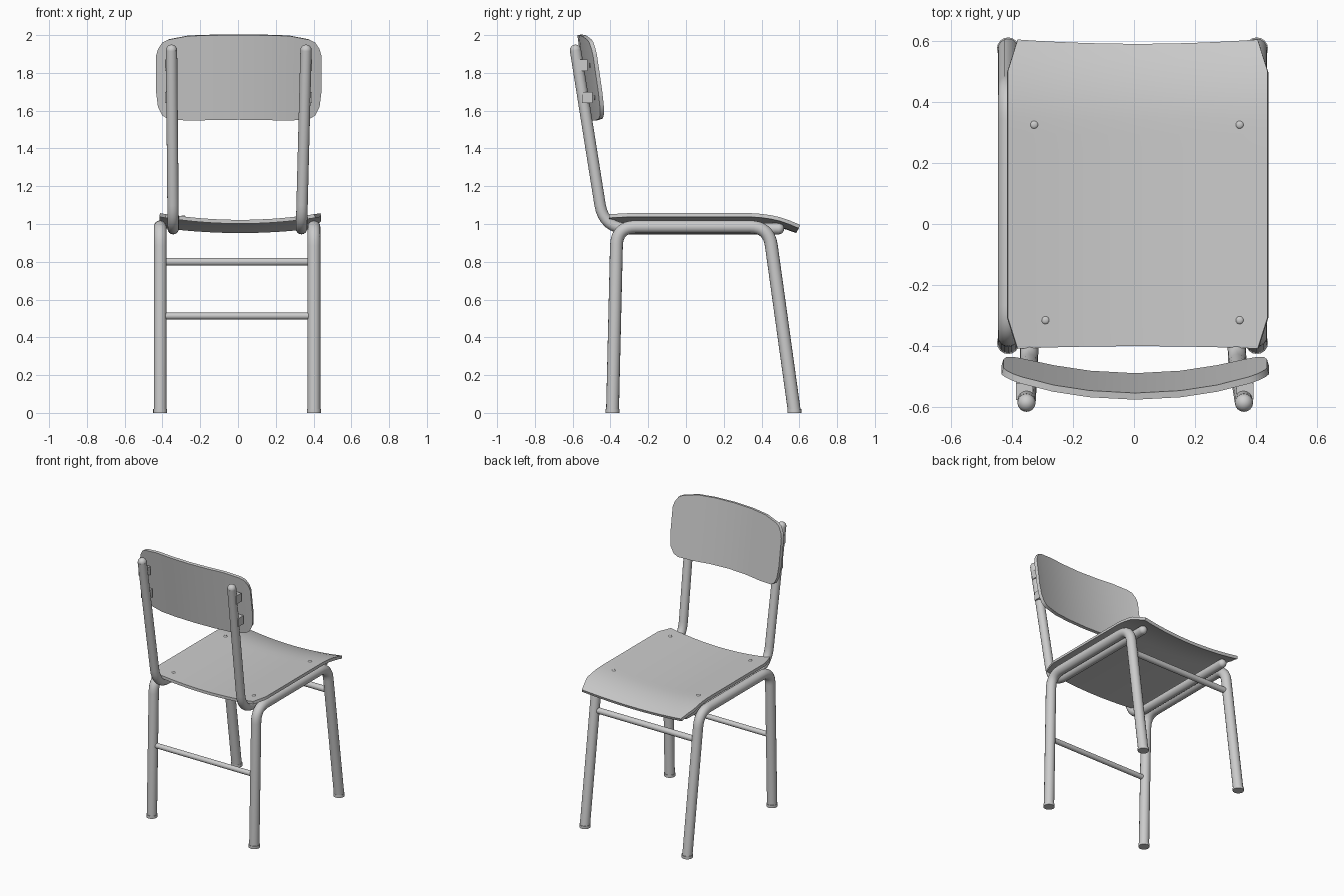
import bpy, bmesh, math
from mathutils import Vector

cube = bpy.data.objects.get("Cube")
if cube:
    bpy.data.objects.remove(cube, do_unlink=True)

GREY = (0.6, 0.6, 0.6, 1)
grey = bpy.data.materials.new("light_grey")
grey.use_nodes = True
grey.diffuse_color = GREY
grey.node_tree.nodes["Principled BSDF"].inputs["Base Color"].default_value = GREY


def finish(name, bm, thickness=0.0, angle=40):
    """Turn a bmesh into a smooth, optionally thickened, grey object."""
    bmesh.ops.recalc_face_normals(bm, faces=bm.faces)
    mesh = bpy.data.meshes.new(name)
    bm.to_mesh(mesh)
    bm.free()
    ob = bpy.data.objects.new(name, mesh)
    bpy.context.collection.objects.link(ob)
    mesh.materials.append(grey)
    bpy.ops.object.select_all(action='DESELECT')
    ob.select_set(True)
    bpy.context.view_layer.objects.active = ob
    if thickness:
        mod = ob.modifiers.new("thickness", 'SOLIDIFY')
        mod.thickness, mod.offset = thickness, -1
        bpy.ops.object.modifier_apply(modifier=mod.name)
    bpy.ops.object.shade_smooth_by_angle(angle=math.radians(angle))
    return ob


def rounded(points, radius, steps=8):
    """Replace the inner corners of a path by smooth bends."""
    pts = [Vector(p) for p in points]
    out = [pts[0]]
    for a, b, c in zip(pts, pts[1:], pts[2:]):
        p, q = b + (a - b).normalized() * radius, b + (c - b).normalized() * radius
        for i in range(steps + 1):
            t = i / steps
            out.append(p * (1 - t) ** 2 + b * 2 * t * (1 - t) + q * t * t)
    return out + [pts[-1]]


def tube(name, path, r, dome=False, sides=16):
    """Sweep a circle along a path lying in a vertical plane."""
    bm = bmesh.new()
    rings = []
    for i, p in enumerate(path):
        d = (path[min(i + 1, len(path) - 1)] - path[max(i - 1, 0)]).normalized()
        side = Vector((0, 1, 0)) if abs(d.x) > 0.9 else Vector((1, 0, 0))
        side = (side - d * side.dot(d)).normalized()
        up = d.cross(side)
        rings.append([bm.verts.new(p + r * (side * math.cos(a) + up * math.sin(a)))
                      for a in (math.tau * k / sides for k in range(sides))])
    for s, t in zip(rings, rings[1:]):
        for k in range(sides):
            n = (k + 1) % sides
            bm.faces.new((s[k], s[n], t[n], t[k]))
    bm.faces.new(rings[0])
    bm.faces.new(rings[-1])
    if dome:
        for end in (path[0], path[-1]):
            ball = bmesh.ops.create_uvsphere(bm, u_segments=sides, v_segments=8, radius=r)
            bmesh.ops.translate(bm, verts=ball["verts"], vec=end)
    return finish(name, bm)


def grid(name, rows, thickness):
    """Skin rows of points into a thin sheet."""
    bm = bmesh.new()
    v = [[bm.verts.new(p) for p in row] for row in rows]
    for a, b in zip(v, v[1:]):
        for i in range(len(a) - 1):
            bm.faces.new((a[i], a[i + 1], b[i + 1], b[i]))
    return finish(name, bm, thickness)


def screw(name, pos, r=0.013, flat=(1, 1, 0.4)):
    bm = bmesh.new()
    bmesh.ops.create_uvsphere(bm, u_segments=10, v_segments=6, radius=r)
    bmesh.ops.scale(bm, verts=bm.verts, vec=flat)
    bmesh.ops.translate(bm, verts=bm.verts, vec=pos)
    finish(name, bm)


def seat_z(x, y):
    """Top of the seat: dished across, rolled down at the front."""
    u = (x - 0.012) / 0.43
    return 1.022 + 0.036 * u * u - 0.055 * max(0, (y - 0.33) / 0.27) ** 2


def back_y(x, z):
    """Front face of the backrest: leaning and wrapped around the sitter."""
    return -0.51 - 0.145 * (z - 1.55) + 0.068 * (x / 0.44) ** 2


# Side frames: legs with rail, feet and backrest tubes
for side, sx, leg_x, low_x, top_x in (("right", -1, -0.412, -0.343, -0.352),
                                      ("left", 1, 0.402, 0.336, 0.36)):
    tube("leg_frame_" + side, rounded([(leg_x, -0.389, 0.012), (leg_x, -0.366, 0.985),
         (leg_x, 0.438, 0.985), (leg_x, 0.573, 0.012)], 0.1), 0.034)
    for end, y in (("rear", -0.389), ("front", 0.574)):
        tube(f"foot_{end}_{side}", [Vector((leg_x, y, 0)), Vector((leg_x, y, 0.02))], 0.037)
    tube("back_tube_" + side, rounded([(low_x, 0.49, 0.975), (low_x, -0.435, 0.975),
         (top_x, -0.585, 1.92)], 0.13), 0.03, dome=True)
    # Spacer blocks and screws of the backrest
    for level, z in (("upper", 1.84), ("lower", 1.67)):
        x = low_x + (top_x - low_x) * 0.8
        y = back_y(x, z)
        bm = bmesh.new()
        bmesh.ops.create_cube(bm, size=1)
        bmesh.ops.scale(bm, verts=bm.verts, vec=(0.056, 0.055, 0.06))
        bmesh.ops.translate(bm, verts=bm.verts, vec=(x + 0.008 * sx, y - 0.04, z))
        finish(f"spacer_{level}_{side}", bm)
        screw(f"back_screw_{level}_{side}", (x, y, z), flat=(1, 0.4, 1))

# Cross bars
for name, y, z, r in (("front_bar", 0.462, 0.8, 0.021), ("rear_bar", -0.377, 0.513, 0.018)):
    tube(name, [Vector((-0.4, y, z)), Vector((0.39, y, z))], r)

# Seat
rows = []
for j in range(21):
    t = j / 20
    row = []
    for i in range(17):
        u = i / 8 - 1
        pinch = 0.032 * max(0, abs(2 * t - 1) - 0.8) / 0.2
        x = 0.012 + u * (0.425 - pinch)
        y = -0.4 + t * 0.99 + (0.014 * u * u * t ** 3) - 0.008 * u * u * (1 - t) ** 3
        row.append((x, y, seat_z(x, y)))
    rows.append(row)
grid("seat", rows, 0.02)
for i, (x, y) in enumerate(((-0.327, 0.325), (0.346, 0.325), (-0.29, -0.315), (0.346, -0.315))):
    screw(f"seat_screw_{i + 1}", (x, y, seat_z(x, y) + 0.001))

# Backrest: half outline as (x, bottom, top), mirrored
half = [(0.438, 1.7, 1.89), (0.428, 1.62, 1.925), (0.405, 1.575, 1.96), (0.375, 1.556, 1.975),
        (0.27, 1.547, 1.995), (0.15, 1.55, 1.999)]
outline = [(-x, b, t) for x, b, t in half] + [(0, 1.552, 2.0)] + half[::-1]
rows = []
for x, low, high in outline:
    zs = [low + (high - low) * k / 3 for k in range(4)]
    rows.append([(x + 0.004, back_y(x, z), z) for z in zs])
grid("backrest", rows[::-1], 0.022)
